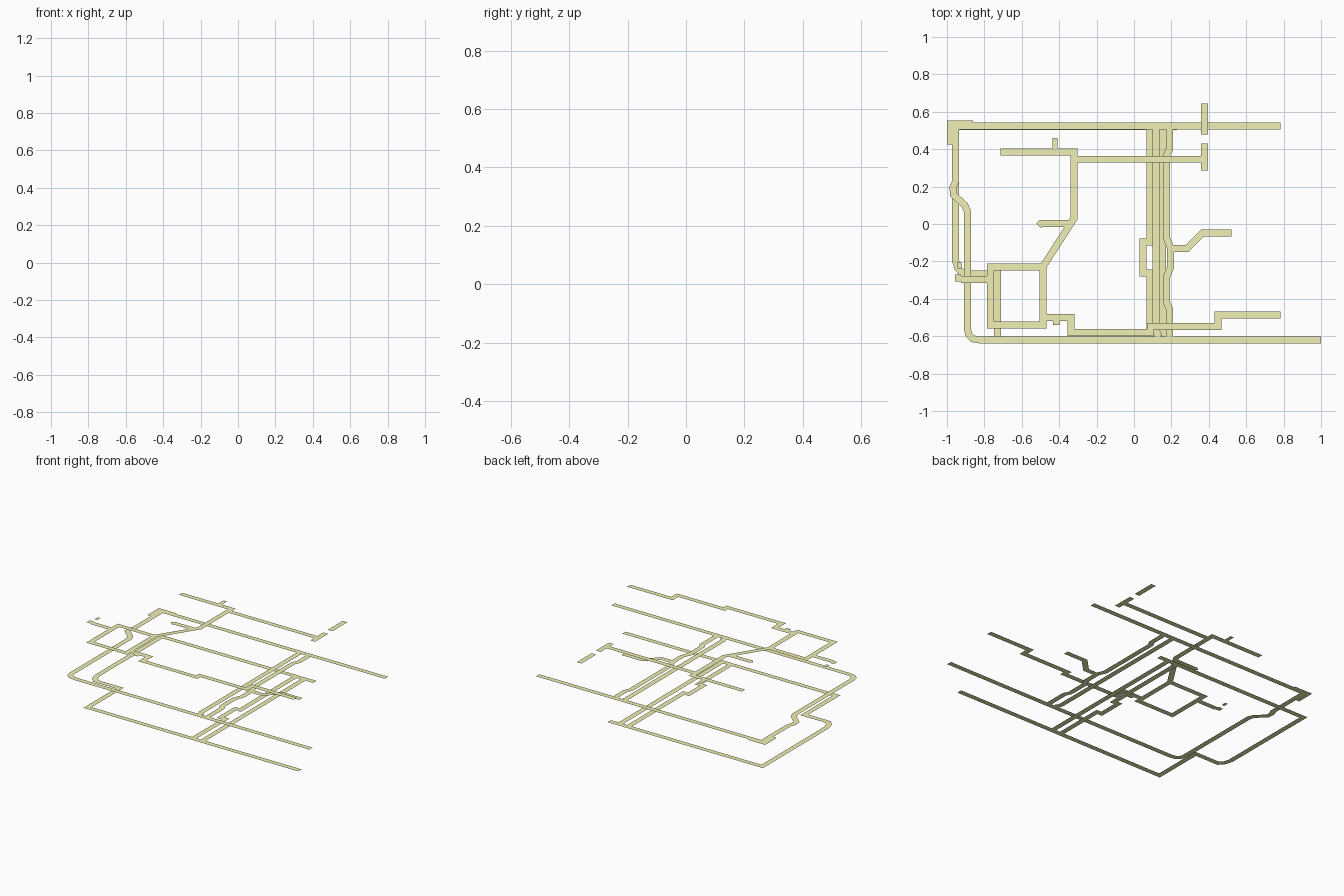
import bpy, bmesh
from mathutils import Vector

mat = bpy.data.materials.new("pale_yellow")
mat.diffuse_color = (0.87, 0.87, 0.46, 1)
W = 0.037
DY = -0.004


def ribbon(bm, pts, z, closed=False, w=W):
    """Flat mitred strip along a 2D path, facing up."""
    p = [Vector(q) for q in pts]
    n = len(p)
    rows = []
    for i in range(n):
        a = p[i - 1] if (i > 0 or closed) else None
        b = p[(i + 1) % n] if (i < n - 1 or closed) else None
        d1 = (p[i] - a).normalized() if a is not None else (b - p[i]).normalized()
        d2 = (b - p[i]).normalized() if b is not None else d1
        n1, n2 = Vector((-d1.y, d1.x)), Vector((-d2.y, d2.x))
        m = (n1 + n2).normalized()
        off = m * (w / 2 / max(m.dot(n1), 0.4))
        rows.append([bm.verts.new((*(p[i] + s * off), z)) for s in (-1, 1)])
    for i in range(n if closed else n - 1):
        r, s = rows[i], rows[(i + 1) % n]
        bm.faces.new((r[0], s[0], s[1], r[1]))


def level(name, z, paths, loops=(), rects=()):
    bm = bmesh.new()
    for p in paths:
        ribbon(bm, p, z)
    for p in loops:
        ribbon(bm, p, z, True)
    for x0, y0, x1, y1 in rects:
        bm.faces.new([bm.verts.new((x, y, z)) for x, y in
                      ((x0, y0), (x1, y0), (x1, y1), (x0, y1))])
    for v in bm.verts:
        v.co.y += DY
    for f in bm.faces:
        f.normal_update()
        if f.normal.z < 0:
            f.normal_flip()
    me = bpy.data.meshes.new(name)
    bm.to_mesh(me)
    bm.free()
    me.materials.append(mat)
    bpy.context.collection.objects.link(bpy.data.objects.new(name, me))


# Lowest level: outer circuit and two cross strips, one with a side step
level("lower_walkway", 0.0, [
    [(0.915, -0.617), (-0.73, -0.617), (-0.73, -0.262), (-0.915, -0.262),
     (-0.94, -0.235), (-0.955, -0.19), (-0.955, 0.525), (0.23, 0.525)],
    [(0.085, 0.51), (0.085, -0.093), (0.048, -0.093), (0.048, -0.257),
     (0.085, -0.257), (0.085, -0.6)],
    [(0.152, 0.51), (0.152, -0.6)],
])

# Middle level: long circuit with rounded corner, cross strips and branch
level("middle_walkway", 0.175, [
    [(0.782, 0.529), (-0.955, 0.529), (-0.955, 0.23), (-0.968, 0.2),
     (-0.965, 0.16), (-0.905, 0.105), (-0.89, 0.07), (-0.89, -0.56),
     (-0.882, -0.59), (-0.86, -0.61), (-0.82, -0.617), (1.0, -0.617)],
    [(0.118, 0.51), (0.118, -0.57), (0.135, -0.6)],
    [(0.19, 0.51), (0.19, 0.405), (0.173, 0.37), (0.173, -0.07), (0.195, -0.12),
     (0.195, -0.23), (0.173, -0.28), (0.173, -0.415), (0.19, -0.45), (0.19, -0.6)],
    [(0.21, -0.128), (0.283, -0.128), (0.367, -0.043), (0.52, -0.043)],
], rects=[(-1.0, 0.43, -0.972, 0.557), (-0.973, 0.546, -0.86, 0.557)])

# Top level: ring, angled link, front run and stubs
level("upper_walkway", 0.415, [
    [(-0.715, 0.39), (-0.32, 0.39), (-0.32, 0.035), (-0.487, -0.225)],
    [(-0.302, 0.35), (0.36, 0.35)],
    [(0.378, 0.29), (0.378, 0.435)],
    [(0.378, 0.483), (0.378, 0.647)],
    [(-0.35, 0.006), (-0.497, 0.006), (-0.51, -0.006)],
    [(-0.469, -0.497), (-0.337, -0.497), (-0.337, -0.575), (0.087, -0.575),
     (0.087, -0.543), (0.449, -0.543), (0.449, -0.482), (0.783, -0.482)],
    [(-0.925, -0.292), (-0.78, -0.292)],
    [(-0.958, -0.284), (-0.925, -0.284)],
], loops=[[(-0.767, -0.225), (-0.487, -0.225), (-0.487, -0.535), (-0.767, -0.535)]],
    rects=[(-0.435, 0.408, -0.408, 0.465), (-0.433, -0.537, -0.398, -0.515),
           (-0.943, -0.235, -0.922, -0.2)])
